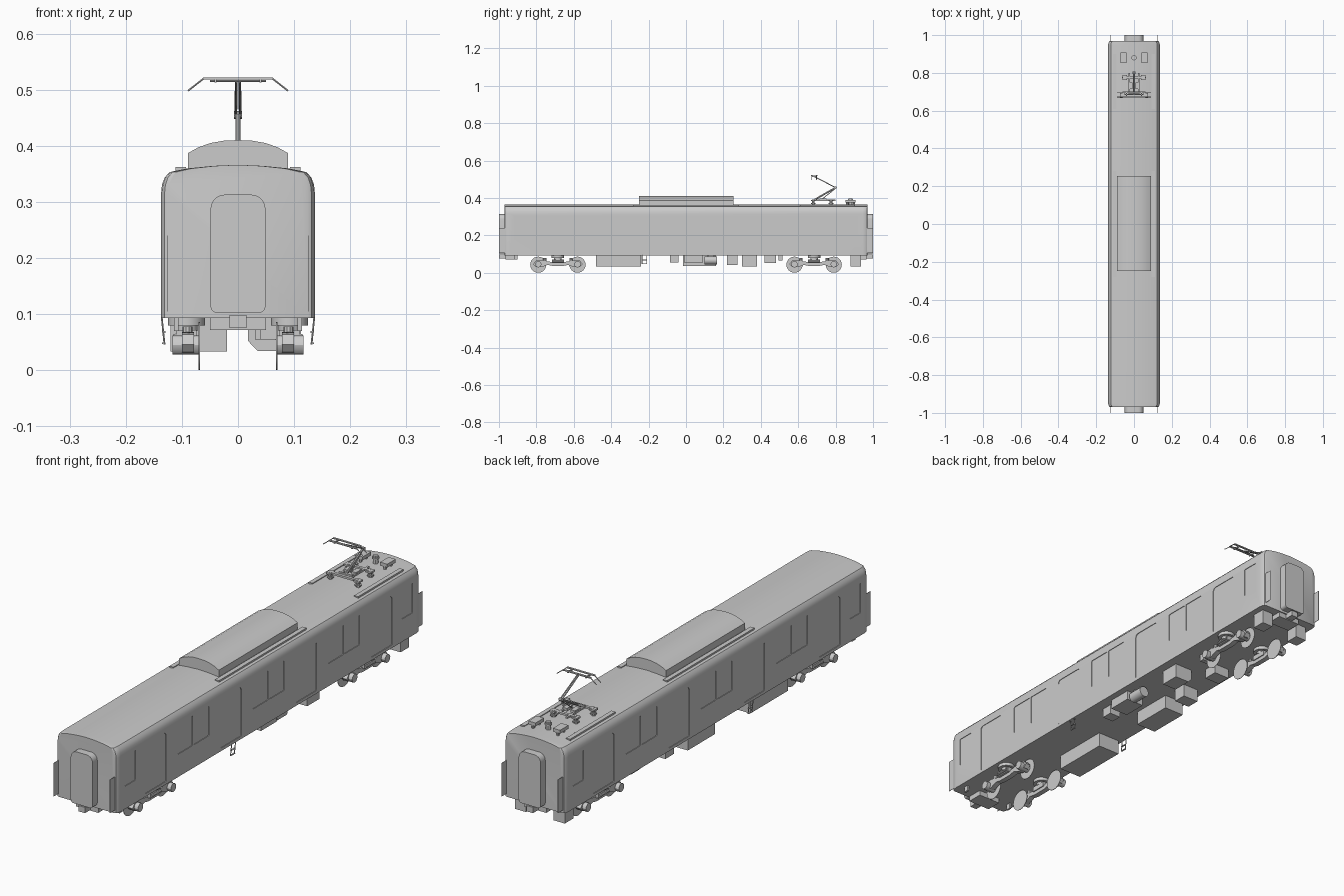
import bpy, bmesh, math
from mathutils import Vector

if "Cube" in bpy.data.objects:
    bpy.data.objects.remove(bpy.data.objects["Cube"])


def finish(name, bm, smooth=True):
    bmesh.ops.recalc_face_normals(bm, faces=bm.faces)
    me = bpy.data.meshes.new(name)
    bm.to_mesh(me)
    bm.free()
    ob = bpy.data.objects.new(name, me)
    bpy.context.collection.objects.link(ob)
    if smooth:
        shade(ob)
    return ob


def activate(ob):
    bpy.ops.object.select_all(action='DESELECT')
    ob.select_set(True)
    bpy.context.view_layer.objects.active = ob


def shade(ob):
    activate(ob)
    bpy.ops.object.shade_smooth_by_angle(angle=math.radians(30))


def loft(bm, rings):
    """Skin closed rings of equal length and cap both ends."""
    vs = [[bm.verts.new(p) for p in r] for r in rings]
    n = len(vs[0])
    for a, b in zip(vs, vs[1:]):
        for i in range(n):
            bm.faces.new((a[i], a[(i + 1) % n], b[(i + 1) % n], b[i]))
    bm.faces.new(vs[0])
    bm.faces.new(vs[-1])


def prism(bm, pts, axis, a, b):
    """Extrude a profile: (x,z) along y, or (y,z) along x."""
    put = (lambda p, t: (p[0], t, p[1])) if axis == 'y' else (lambda p, t: (t, p[0], p[1]))
    loft(bm, [[put(p, a) for p in pts], [put(p, b) for p in pts]])


def box(bm, x0, x1, y0, y1, z0, z1):
    prism(bm, [(x0, z0), (x1, z0), (x1, z1), (x0, z1)], 'y', y0, y1)


def rod(bm, p, q, r, n=8, r2=None):
    p, q = Vector(p), Vector(q)
    rot = (q - p).to_track_quat('Z', 'Y')
    ring = lambda c, rad: [c + rot @ Vector((rad * math.cos(2 * math.pi * i / n),
                                            rad * math.sin(2 * math.pi * i / n), 0)) for i in range(n)]
    loft(bm, [ring(p, r), ring(q, r if r2 is None else r2)])


def rrect(u0, u1, v0, v1, rb, rt, n=5):
    """Rounded rectangle with bottom and top corner radii."""
    out = []
    for cu, cv, r, s in ((u1 - rb, v0 + rb, rb, 270), (u1 - rt, v1 - rt, rt, 0),
                         (u0 + rt, v1 - rt, rt, 90), (u0 + rb, v0 + rb, rb, 180)):
        for i in range(n + 1):
            t = math.radians(s + 90 * i / n)
            out.append((cu + r * math.cos(t), cv + r * math.sin(t)))
    return out


# Car body: lofted cross-section with rounded end corners
half = [(.137, .093), (.137, .315), (.1355, .33), (.131, .343), (.122, .353),
        (.09, .3595), (.045, .364), (0, .366)]
section = half + [(-x, z) for x, z in reversed(half[:-1])]
ends = [(-.97, .91), (-.967, .955), (-.96, .985), (-.945, 1)]
bm = bmesh.new()
loft(bm, [[(x * k, y, z) for x, z in section]
          for y, k in ends + [(-y, k) for y, k in reversed(ends)]])
body = finish('car_body', bm, False)

# Shallow recesses for doors and windows
bm = bmesh.new()
for s in (-1, 1):
    a, b = sorted((s * .1345, s * .15))
    for c in (-.723, -.241, .241, .723):
        prism(bm, rrect(c - .067, c + .067, .105, .305, .004, .015), 'x', a, b)
    for c in (-.482, 0, .482):
        for o in (-.1, .004):
            prism(bm, rrect(c + o, c + o + .096, .185, .305, .004, .004), 'x', a, b)
    for c in (-.885, .885):
        prism(bm, rrect(c - .035, c + .035, .185, .305, .004, .004), 'x', a, b)
cutter = finish('recess_cutter', bm, False)
cutter.hide_render = True
mod = body.modifiers.new('recesses', 'BOOLEAN')
mod.operation, mod.solver, mod.object = 'DIFFERENCE', 'EXACT', cutter
activate(body)
bpy.ops.object.modifier_apply(modifier=mod.name)
bpy.data.objects.remove(cutter)
shade(body)

# Gangways, corner guard plates, couplers and end beams
for s, tag in ((-1, 'front'), (1, 'back')):
    bm = bmesh.new()
    prism(bm, rrect(-.049, .049, .102, .313, .012, .026), 'y', s * .965, s)
    finish(tag + '_gangway', bm)
    bm = bmesh.new()
    for x in (-.126, .126):
        box(bm, x - .0008, x + .0008, min(s, s * .955), max(s, s * .955), .105, .24)
    finish(tag + '_corner_guards', bm)
    bm = bmesh.new()
    box(bm, -.05, .05, min(s * .9, s * .965), max(s * .9, s * .965), .072, .095)
    box(bm, -.015, .015, min(s * .93, s), max(s * .93, s), .075, .098)
    finish(tag + '_coupler', bm)

# Roof air conditioner
arc = [(.089, .35), (.089, .387), (.07, .3975), (.048, .405), (.025, .409), (0, .410)]
bm = bmesh.new()
prism(bm, arc + [(-x, z) for x, z in reversed(arc[:-1])], 'y', -.25, .255)
finish('air_conditioner', bm)

# Roof walkway strips
bm = bmesh.new()
for s in (-1, 1):
    for y0, y1 in ((-.28, .28), (.61, .9)):
        box(bm, min(s * .093, s * .111), max(s * .093, s * .111), y0, y1, .354, .362)
finish('roof_walkways', bm)

# Roof electrical boxes and arrester
bm = bmesh.new()
for s in (-1, 1):
    box(bm, s * .055 - .016, s * .055 + .016, .853, .907, .376, .39)
    for y in (.862, .898):
        rod(bm, (s * .055, y, .358), (s * .055, y, .377), .006)
finish('roof_boxes', bm)
bm = bmesh.new()
rod(bm, (0, .88, .36), (0, .88, .398), .010, 12)
rod(bm, (0, .88, .385), (0, .88, .391), .014, 12)
finish('surge_arrester', bm)

# Pantograph base on insulators
bm = bmesh.new()
for y, w in ((.68, .062), (.775, .05)):
    box(bm, -w, w, y - .006, y + .006, .383, .391)
    for s in (-1, 1):
        rod(bm, (s * w, y, .356), (s * w, y, .384), .008, 10)
        rod(bm, (s * w, y, .368), (s * w, y, .373), .013, 10)
        box(bm, s * w - .012, s * w + .012, y - .013, y + .013, .383, .39)
for s in (-1, 1):
    box(bm, s * .025 - .004, s * .025 + .004, .68, .80, .384, .391)
    box(bm, s * .018 - .01, s * .018 + .01, .715, .75, .385, .397)
finish('pantograph_base', bm)

# Pantograph arms and collector head
bm = bmesh.new()
knee = (0, .80, .455)
rod(bm, (0, .69, .392), knee, .0045)
rod(bm, (0, .72, .388), (0, .795, .447), .002)
rod(bm, (-.007, .80, .455), (.007, .80, .455), .007)
for s in (-1, 1):
    rod(bm, (s * .004, .80, .455), (s * .003, .685, .515), .0025)
rod(bm, (-.03, .69, .392), (.03, .69, .392), .005)
finish('pantograph_arms', bm)
bm = bmesh.new()
for y in (.672, .698):
    box(bm, -.062, .062, y - .004, y + .004, .518, .522)
    for s in (-1, 1):
        rod(bm, (s * .061, y, .52), (s * .089, y, .498), .0018, 6)
rod(bm, (-.05, .685, .515), (.05, .685, .515), .002, 6)
for x in (-.04, .04):
    box(bm, x - .002, x + .002, .67, .70, .513, .519)
finish('pantograph_head', bm)

# Bogies: flat wheel discs, side frames, axle boxes, air springs
lower = [(-.132, .046), (-.12, .032), (-.085, .03), (-.055, .042), (-.03, .037)]
upper = [(-.03, .057), (-.06, .061), (-.085, .068), (-.118, .064)]
frame = lower + [(-y, z) for y, z in reversed(lower[:])] \
    + [(-y, z) for y, z in reversed(upper)] + upper
for c, tag in ((-.685, 'front'), (.685, 'back')):
    wheels, frames, springs = bmesh.new(), bmesh.new(), bmesh.new()
    for s in (-1, 1):
        prism(frames, [(c + y, z) for y, z in frame], 'x', s * .078, s * .1)
        box(frames, s * .092 - .018, s * .092 + .018, c - .032, c + .032, .052, .072)
        for y in (c - .105, c + .105):
            rod(wheels, (s * .068, y, .043), (s * .07, y, .043), .043, 24)
            rod(frames, (s * .07, y, .045), (s * .117, y, .045), .017, 12)
            rod(frames, (s * .09, y + (.035 if y < c else -.035), .055),
                (s * .09, y + (.035 if y < c else -.035), .078), .009, 10)
        rod(springs, (s * .092, c, .07), (s * .092, c, .082), .02, 16)
        rod(springs, (s * .092, c, .08), (s * .092, c, .0935), .033, 20)
        rod(springs, (s * .112, c - .03, .06), (s * .112, c + .03, .06), .005)
    finish(tag + '_wheels', wheels)
    finish(tag + '_bogie_frames', frames)
    finish(tag + '_air_springs', springs)

# Underfloor equipment boxes
bm = bmesh.new()
for b in ((-.12, -.02, -.48, -.24, .033), (-.12, -.03, -.015, .16, .036), (-.1, -.03, .22, .275, .04),
          (-.09, -.02, .42, .48, .053), (.03, .11, -.01, .09, .055), (.04, .09, -.085, -.04, .055),
          (.03, .07, .495, .515, .065), (-.112, -.062, .88, .935, .034), (.062, .112, .88, .935, .034)):
    box(bm, *b, .095)
prism(bm, [(.018, .095), (.018, .052), (.035, .034), (.1, .034), (.1, .095)], 'y', .3, .38)
finish('underfloor_boxes', bm)

# Air tank with hangers
bm = bmesh.new()
rod(bm, (.085, .098, .066), (.085, .165, .066), .022, 16)
for y in (.115, .148):
    box(bm, .078, .092, y - .004, y + .004, .066, .095)
finish('air_tank', bm)

# Hanging side steps
bm = bmesh.new()
for s in (-1, 1):
    for y in (-.235, -.21):
        rod(bm, (s * .136, y, .095), (s * .131, y, .046), .0018, 6)
    for z in (.048, .068):
        box(bm, s * .132 - .003, s * .132 + .003, -.235, -.21, z - .0015, z + .0015)
    box(bm, s * .11 - .004, s * .11 + .004, -.92, -.9, .07, .095)
finish('side_steps', bm)
